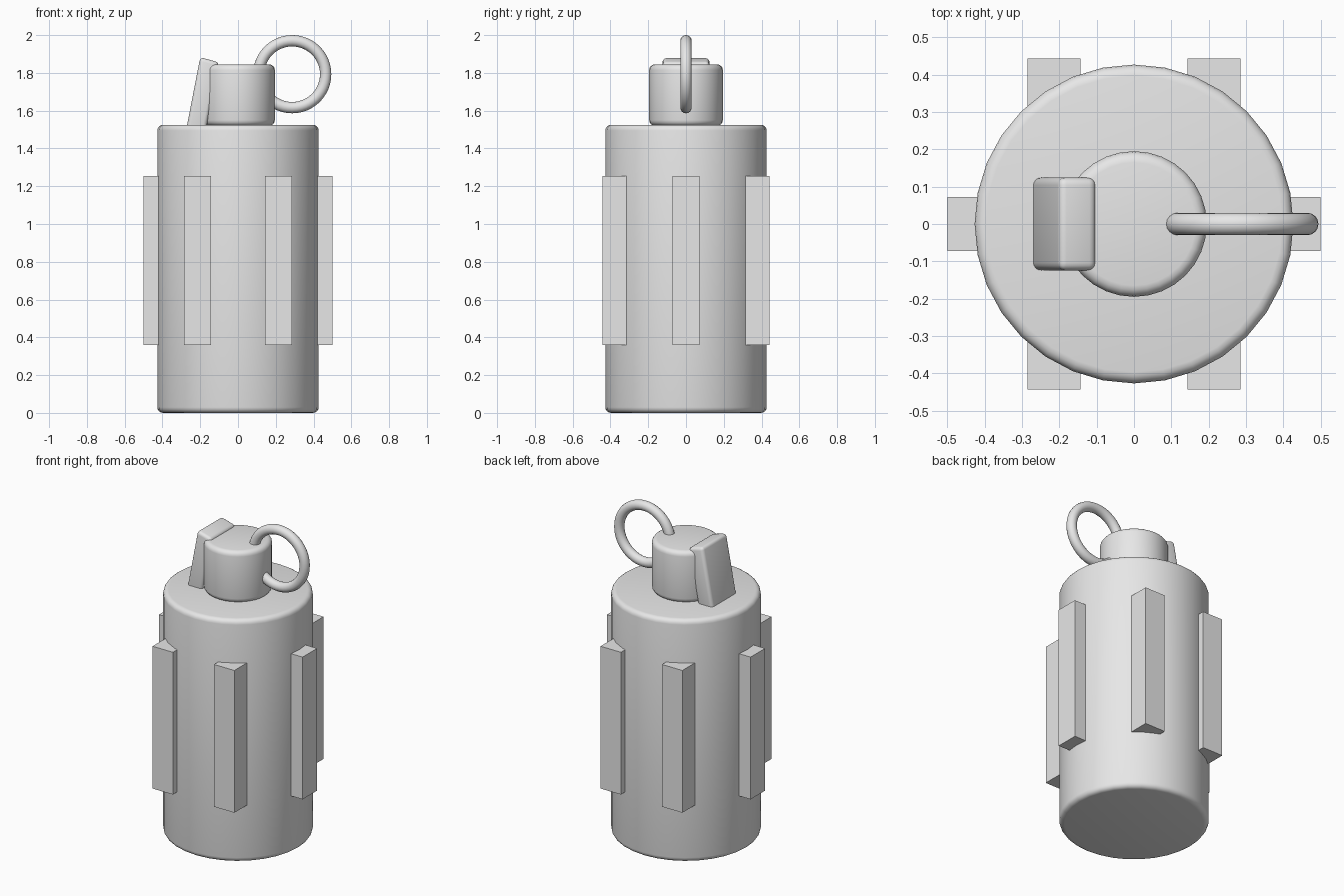
import bpy
import bmesh
import math
from mathutils import Matrix

cube = bpy.data.objects.get("Cube")
if cube:
    bpy.data.objects.remove(cube, do_unlink=True)

grey = bpy.data.materials.new("plain grey")
grey.use_nodes = True
grey.diffuse_color = (0.8, 0.8, 0.8, 1)
for node in grey.node_tree.nodes:
    if node.type == 'BSDF_PRINCIPLED':
        node.inputs["Base Color"].default_value = grey.diffuse_color


def finish(obj, name, bevel=0, smooth=True):
    """Name, colour, round and shade one part."""
    obj.name = name
    obj.data.name = name
    obj.data.materials.clear()
    obj.data.materials.append(grey)
    bpy.ops.object.select_all(action='DESELECT')
    obj.select_set(True)
    bpy.context.view_layer.objects.active = obj
    if bevel:
        mod = obj.modifiers.new("rounded edges", 'BEVEL')
        mod.width = bevel
        mod.segments = 4
        mod.limit_method = 'ANGLE'
        mod.angle_limit = math.radians(40)
        bpy.ops.object.modifier_apply(modifier=mod.name)
    if smooth:
        bpy.ops.object.shade_smooth_by_angle(angle=math.radians(35))
    return obj


def cylinder(name, radius, bottom, top, bevel):
    bpy.ops.mesh.primitive_cylinder_add(
        vertices=32, radius=radius, depth=top - bottom,
        location=(0, 0, (bottom + top) / 2))
    return finish(bpy.context.object, name, bevel)


def box(name, x, y, z):
    """Box from three (low, high) ranges."""
    ranges = (x, y, z)
    bpy.ops.mesh.primitive_cube_add(
        size=1, location=[(a + b) / 2 for a, b in ranges])
    obj = bpy.context.object
    obj.data.transform(Matrix.Diagonal([b - a for a, b in ranges] + [1]))
    return finish(obj, name, smooth=False)


# Canister and the smaller fuse cap on top
cylinder("canister_body", 0.427, 0, 1.525, 0.03)
cylinder("fuse_cap", 0.195, 1.52, 1.845, 0.03)

# Upright ribs: one on each side, two on the front and two on the back
rib_z = (0.36, 1.255)
for side, sx in (("left", 1), ("right", -1)):
    box(side + "_rib", sorted((sx * 0.36, sx * 0.5)), (-0.072, 0.072), rib_z)
    for end, sy in (("front", -1), ("back", 1)):
        box(end + "_" + side + "_rib", sorted((sx * 0.143, sx * 0.285)),
            sorted((sy * 0.28, sy * 0.443)), rib_z)

# Slanted safety lever: a profile extruded across y
bm = bmesh.new()
profile = [(-0.28, 1.47), (-0.2, 1.883), (-0.1, 1.855), (-0.175, 1.47)]
face = bm.faces.new([bm.verts.new((x, -0.124, z)) for x, z in profile])
grown = bmesh.ops.extrude_face_region(bm, geom=[face])["geom"]
bmesh.ops.translate(bm, vec=(0, 0.248, 0),
                    verts=[v for v in grown if isinstance(v, bmesh.types.BMVert)])
bmesh.ops.recalc_face_normals(bm, faces=bm.faces)
mesh = bpy.data.meshes.new("safety_lever")
bm.to_mesh(mesh)
bm.free()
lever = bpy.data.objects.new("safety_lever", mesh)
bpy.context.collection.objects.link(lever)
finish(lever, "safety_lever", 0.02)

# Pull ring, upright and passing through the cap
bpy.ops.mesh.primitive_torus_add(
    major_segments=48, minor_segments=16, major_radius=0.177, minor_radius=0.03,
    location=(0.287, 0, 1.793), rotation=(math.pi / 2, 0, 0))
finish(bpy.context.object, "pull_ring")
